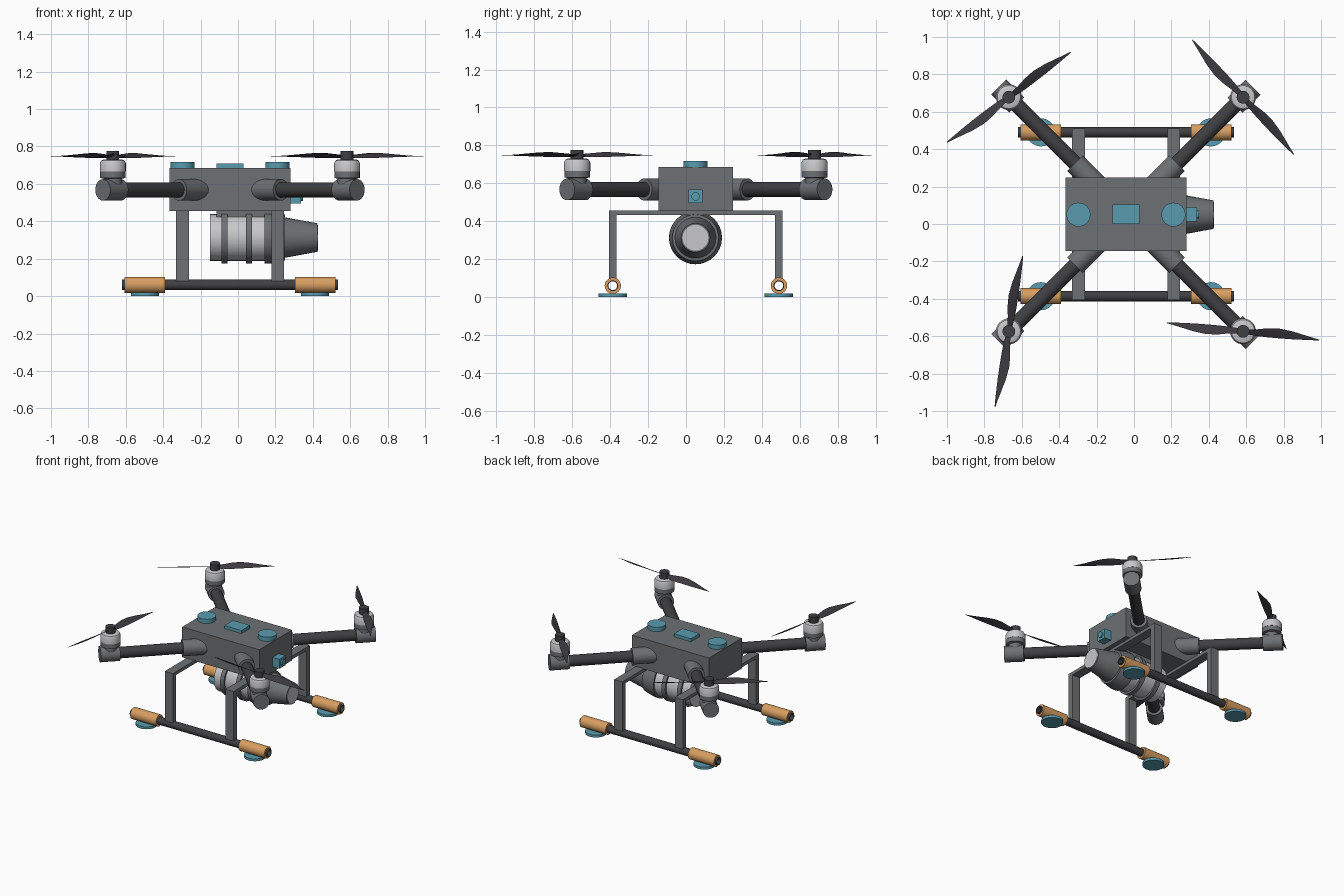
import bpy, bmesh, math
from mathutils import Vector, Matrix

if "Cube" in bpy.data.objects:
    bpy.data.objects.remove(bpy.data.objects["Cube"], do_unlink=True)


def material(name, r, g, b):
    m = bpy.data.materials.new(name)
    m.use_nodes = True
    m.diffuse_color = (r, g, b, 1)
    m.node_tree.nodes["Principled BSDF"].inputs["Base Color"].default_value = (r, g, b, 1)
    return m


GREY = material("body grey", 0.155, 0.165, 0.175)
DARK = material("carbon tube", 0.05, 0.05, 0.055)
BLADE = material("blade black", 0.045, 0.042, 0.05)
LIGHT = material("light metal", 0.58, 0.58, 0.6)
ORANGE = material("orange foam", 0.68, 0.34, 0.12)
TEAL = material("teal sensor", 0.10, 0.33, 0.43)

CX, CY = -0.043, 0.052          # centre of the airframe
X, Z = Vector((1, 0, 0)), Vector((0, 0, 1))


def finish(name, bm, mat, smooth=True):
    bmesh.ops.recalc_face_normals(bm, faces=bm.faces)
    me = bpy.data.meshes.new(name)
    bm.to_mesh(me)
    bm.free()
    me.materials.append(mat)
    ob = bpy.data.objects.new(name, me)
    bpy.context.collection.objects.link(ob)
    if smooth:
        bpy.ops.object.select_all(action="DESELECT")
        ob.select_set(True)
        bpy.context.view_layer.objects.active = ob
        bpy.ops.object.shade_smooth_by_angle(angle=math.radians(35))
    return ob


def box(name, x0, x1, y0, y1, z0, z1, mat):
    bm = bmesh.new()
    bmesh.ops.create_cube(bm, size=1)
    for v in bm.verts:
        v.co = ((x0 + x1) / 2 + v.co.x * (x1 - x0),
                (y0 + y1) / 2 + v.co.y * (y1 - y0),
                (z0 + z1) / 2 + v.co.z * (z1 - z0))
    return finish(name, bm, mat, False)


def lathe(name, profile, origin, axis, mat, hollow=False, n=32):
    """Turn (radius, distance) pairs around an axis; hollow profiles close on themselves."""
    rot = axis.to_track_quat("Z", "Y").to_matrix()
    bm = bmesh.new()
    rings = []
    for r, h in profile:
        rings.append([bm.verts.new(Vector(origin) + rot @ Vector(
            (r * math.cos(math.tau * i / n), r * math.sin(math.tau * i / n), h)))
            for i in range(n)])
    pairs = list(zip(rings, rings[1:]))
    if hollow:
        pairs.append((rings[-1], rings[0]))
    else:
        bm.faces.new(rings[0])
        bm.faces.new(rings[-1])
    for a, b in pairs:
        for i in range(n):
            j = (i + 1) % n
            bm.faces.new((a[i], a[j], b[j], b[i]))
    return finish(name, bm, mat)


def rod(name, r, h0, h1, origin, axis, mat):
    return lathe(name, [(r, h0), (r, h1)], origin, axis, mat)


def pipe(name, r_in, r_out, h0, h1, origin, axis, mat):
    return lathe(name, [(r_out, h0), (r_out, h1), (r_in, h1), (r_in, h0)],
                 origin, axis, mat, True)


# Two twisted blades, each a row of thin diamond sections
SECTIONS = [(0.02, -.013, .013, .5), (0.07, -.017, .018, .6), (0.13, -.018, .030, .55),
            (0.19, -.017, .035, .45), (0.26, -.015, .028, .35), (0.33, -.011, .014, .25),
            (0.38, -.008, .004, .2), (0.41, -.005, -.001, .1)]


def propeller(name, centre, angle):
    bm = bmesh.new()
    for turn in (0, math.pi):
        m = Matrix.Translation(centre) @ Matrix.Rotation(math.radians(angle) + turn, 4, "Z")
        rows = []
        for r, back, lead, slope in SECTIONS:
            mid, t = (back + lead) / 2, (lead - back) * 0.06
            pts = ((back, 0), (mid, t), (lead, 0), (mid, -t))
            rows.append([bm.verts.new(m @ Vector((r, y, y * slope + dz))) for y, dz in pts])
        for a, b in zip(rows, rows[1:]):
            for i in range(4):
                j = (i + 1) % 4
                bm.faces.new((a[i], a[j], b[j], b[i]))
        bm.faces.new(rows[0])
        bm.faces.new(rows[-1])
    finish(name, bm, BLADE)


# Central body and its top sensors
box("body", CX - .324, CX + .324, CY - .197, CY + .197, .455, .685, GREY)
for side, x in (("right", -.297), ("left", .211)):
    rod(side + "_antenna_disc", .064, .68, .717, (x, .05, 0), Z, TEAL)
box("top_sensor", -.114, .029, .0, .104, .68, .708, TEAL)

# Small camera on the end face
box("end_sensor", .275, .338, .014, .088, .495, .567, TEAL)
rod("end_sensor_lens", .022, .33, .348, (0, .051, .531), X, TEAL)

# Arms, motors and propellers
ANGLES = {(-1, 1): 36.5, (1, 1): 132, (-1, -1): 80, (1, -1): 174}
for (sx, sy), angle in ANGLES.items():
    tag = ("back" if sy > 0 else "front") + ("_left" if sx > 0 else "_right")
    out = Vector((sx, sy, 0)).normalized()
    hub = Vector((CX + sx * .626, CY + sy * .626, 0))
    root = Vector((CX, CY, .568))
    rod(tag + "_arm", .04, .25, .86, root, out, DARK)
    rod(tag + "_arm_socket", .058, .2, .385, root, out, GREY)
    rod(tag + "_motor_mount", .057, -.06, .076, hub + Vector((0, 0, .568)), out, GREY)
    lathe(tag + "_motor_base", [(.05, .57), (.05, .628), (.068, .632), (.068, .668)],
          hub, Z, GREY)
    lathe(tag + "_motor", [(.069, .666), (.069, .71), (.062, .725), (.05, .73)], hub, Z, LIGHT)
    rod(tag + "_hub_cap", .034, .725, .775, hub, Z, DARK)
    propeller(tag + "_propeller", hub + Vector((0, 0, .748)), angle)

# Landing gear
for x in (-.297, .212):
    tag = "left" if x > 0 else "right"
    box(tag + "_crossbar", x - .034, x + .034, CY - .458, CY + .458, .433, .458, GREY)
    for sy in (-1, 1):
        y = CY + sy * .438
        end = "back" if sy > 0 else "front"
        box(f"{end}_{tag}_leg", x - .034, x + .034, y - .02, y + .02, .082, .445, GREY)
for sy in (-1, 1):
    y = CY + sy * .438
    end = "back" if sy > 0 else "front"
    pipe(end + "_skid", .023, .028, CX - .577, CX + .577, (0, y, .06), X, DARK)
    for sx in (-1, 1):
        tag = end + ("_left" if sx > 0 else "_right")
        x = CX + sx * .455
        pipe(tag + "_sleeve", .027, .043, x - .108, x + .108, (0, y, .06), X, ORANGE)
        rod(tag + "_foot", .075, 0, .018, (x, y, 0), Z, TEAL)

# Slung camera barrel with straps, hood and lens
AXIS = (0, .05, .313)
box("camera_mount", -.115, .18, CY - .06, CY + .06, .42, .457, GREY)
rod("camera_barrel", .125, -.15, .15, AXIS, X, LIGHT)
for label, x in (("rear", -.072), ("middle", .058)):
    pipe(label + "_strap", .12, .14, x - .016, x + .016, AXIS, X, GREY)
lathe("camera_hood", [(.139, .142), (.139, .172), (.122, .25), (.108, .251), (.076, .425)],
      AXIS, X, GREY)
rod("camera_lens", .068, .42, .428, AXIS, X, LIGHT)
